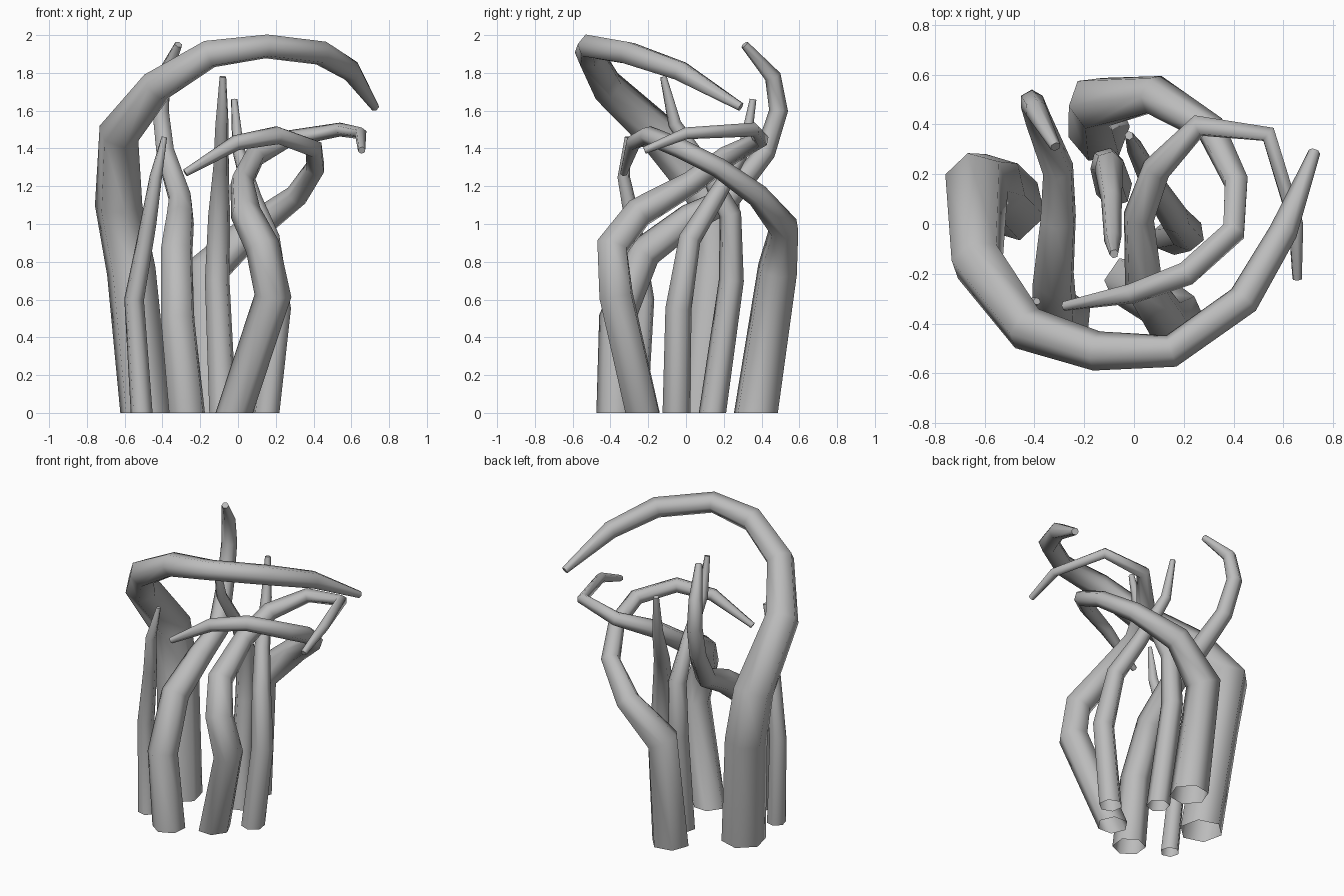
import bpy
import bmesh
import math

cube = bpy.data.objects.get("Cube")
if cube:
    bpy.data.objects.remove(cube)

grey = bpy.data.materials.new("plain_grey")
grey.use_nodes = True
colour = (0.5, 0.5, 0.5, 1)
grey.diffuse_color = colour
grey.node_tree.nodes["Principled BSDF"].inputs["Base Color"].default_value = colour


def tentacle(name, path):
    """Tapered six-sided tube through (x, y, z, radius) points, open at the foot."""
    curve = bpy.data.curves.new(name, "CURVE")
    curve.dimensions = "3D"
    curve.bevel_depth = 1
    curve.bevel_resolution = 1
    curve.use_fill_caps = True
    spline = curve.splines.new("POLY")
    spline.points.add(len(path) - 1)
    for point, (x, y, z, radius) in zip(spline.points, path):
        point.co = (x, y, z, 1)
        point.radius = radius
    obj = bpy.data.objects.new(name, curve)
    bpy.context.collection.objects.link(obj)
    bpy.ops.object.select_all(action="DESELECT")
    obj.select_set(True)
    bpy.context.view_layer.objects.active = obj
    bpy.ops.object.convert(target="MESH")
    obj = bpy.context.object
    obj.name = name
    # Flat, open foot on the ground
    bm = bmesh.new()
    bm.from_mesh(obj.data)
    for v in bm.verts:
        if v.co.z < 0.06:
            v.co.z = 0
    feet = [f for f in bm.faces if all(v.co.z == 0 for v in f.verts)]
    bmesh.ops.delete(bm, geom=feet, context="FACES_ONLY")
    bm.to_mesh(obj.data)
    bm.free()
    obj.data.materials.clear()
    obj.data.materials.append(grey)
    bpy.ops.object.shade_smooth_by_angle(angle=math.radians(65))


# Tall limb arching over the top
tentacle("arching_tentacle", [
    (-.49, .07, 0, .14), (-.565, .15, .75, .135), (-.632, .165, 1.1, .13),
    (-.63, -.15, 1.48, .11), (-.43, -.42, 1.73, .092), (-.15, -.51, 1.9, .08),
    (.15, -.51, 1.94, .067), (.44, -.305, 1.905, .066),
    (.6, -.03, 1.81, .057), (.725, .29, 1.62, .024)])

# Back limb sweeping round to the front
tentacle("back_tentacle", [
    (-.14, .37, 0, .125), (-.16, .485, .76, .112), (.08, .52, .98, .082),
    (.31, .38, 1.15, .062), (.41, .17, 1.3, .053), (.4, -.03, 1.4, .052),
    (.21, -.2, 1.47, .05), (-.01, -.28, 1.43, .042), (-.28, -.33, 1.27, .02)])

# Front limb bending back and hooking out to the side
tentacle("hooked_tentacle", [
    (-.02, -.23, 0, .105), (.185, -.37, .62, .098), (.13, -.39, .88, .092),
    (.04, -.25, 1.06, .082), (.02, .03, 1.22, .064), (.09, .22, 1.36, .058),
    (.26, .395, 1.45, .046), (.54, .36, 1.5, .037), (.65, 0, 1.48, .032),
    (.655, -.22, 1.39, .02)])

# Front limb leaning right across to the back
tentacle("leaning_tentacle", [
    (-.27, -.37, 0, .105), (-.32, -.365, .5, .097), (-.325, -.22, .85, .09),
    (-.305, .02, 1.03, .078), (-.305, .22, 1.13, .066), (-.385, .42, 1.38, .054),
    (-.41, .49, 1.6, .05), (-.395, .46, 1.78, .044), (-.315, .31, 1.95, .022)])

# Slender upright limbs
tentacle("centre_tentacle", [
    (-.08, .14, 0, .075), (-.11, .24, .7, .068), (-.1, .235, 1.05, .06),
    (-.09, .1, 1.3, .043), (-.085, -.06, 1.53, .036), (-.08, -.12, 1.78, .018)])
tentacle("left_tentacle", [
    (.15, -.05, 0, .075), (.215, -.04, .55, .07), (.165, .02, .92, .06),
    (.08, .15, 1.13, .05), (0, .31, 1.4, .034), (-.02, .355, 1.66, .018)])
tentacle("right_tentacle", [
    (-.51, -.26, 0, .06), (-.55, -.22, .6, .054), (-.475, -.28, 1, .044),
    (-.435, -.33, 1.25, .034), (-.39, -.31, 1.46, .015)])
